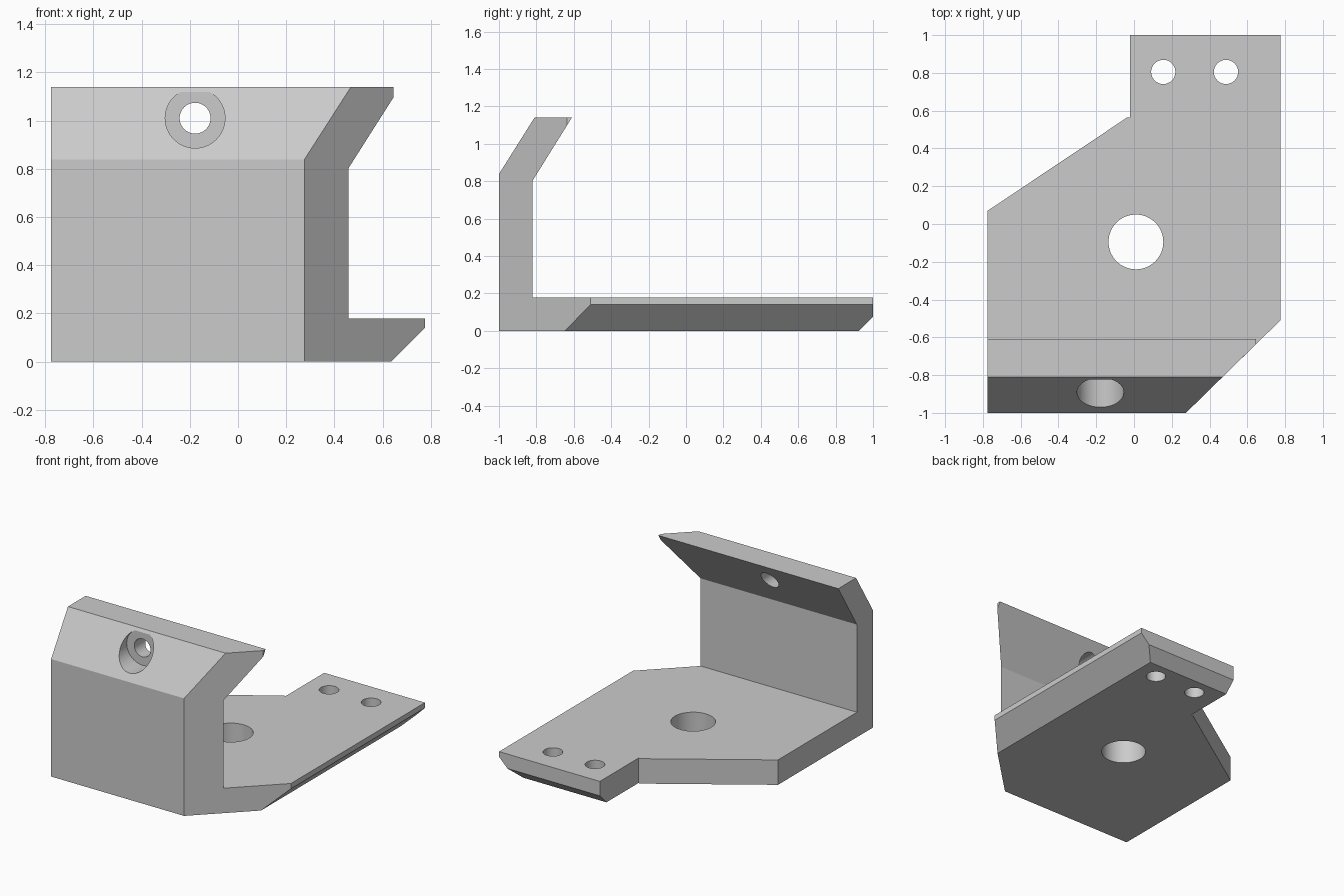
import bpy
import bmesh
from math import radians
from mathutils import Vector, Matrix

cube = bpy.data.objects.get("Cube")
if cube:
    bpy.data.objects.remove(cube)

grey = bpy.data.materials.new("plain_grey")
grey.use_nodes = True
COLOUR = (0.6, 0.6, 0.6, 1)
grey.diffuse_color = COLOUR
grey.node_tree.nodes["Principled BSDF"].inputs["Base Color"].default_value = COLOUR


def finish(name, bm):
    bmesh.ops.recalc_face_normals(bm, faces=bm.faces)
    mesh = bpy.data.meshes.new(name)
    bm.to_mesh(mesh)
    bm.free()
    obj = bpy.data.objects.new(name, mesh)
    bpy.context.collection.objects.link(obj)
    mesh.materials.append(grey)
    return obj


def prism(points, sweep):
    """Sweep a flat outline along a vector."""
    bm = bmesh.new()
    face = bm.faces.new([bm.verts.new(p) for p in points])
    swept = bmesh.ops.extrude_face_region(bm, geom=[face])["geom"]
    verts = [v for v in swept if isinstance(v, bmesh.types.BMVert)]
    bmesh.ops.translate(bm, verts=verts, vec=sweep)
    return bm


def slice_off(bm, point, normal):
    """Remove everything on the normal side of a plane and cap the cut."""
    geom = bm.verts[:] + bm.edges[:] + bm.faces[:]
    cut = bmesh.ops.bisect_plane(bm, geom=geom, plane_co=point,
                                 plane_no=Vector(normal).normalized(),
                                 clear_outer=True)["geom_cut"]
    bmesh.ops.edgeloop_fill(bm, edges=[e for e in cut if isinstance(e, bmesh.types.BMEdge)])


def drill(obj, start, end, radius):
    """Cut a round hole between two points."""
    start, end = Vector(start), Vector(end)
    axis = end - start
    turn = axis.to_track_quat("Z", "Y").to_matrix().to_4x4()
    bm = bmesh.new()
    bmesh.ops.create_cone(bm, cap_ends=True, segments=64, radius1=radius, radius2=radius,
                          depth=axis.length,
                          matrix=Matrix.Translation((start + end) / 2) @ turn)
    cutter = finish("hole_cutter", bm)
    cutter.hide_render = True
    mod = obj.modifiers.new("hole", "BOOLEAN")
    mod.operation = "DIFFERENCE"
    mod.solver = "EXACT"
    mod.object = cutter
    bpy.context.view_layer.update()
    graph = bpy.context.evaluated_depsgraph_get()
    mesh = bpy.data.meshes.new_from_object(obj.evaluated_get(graph))
    obj.modifiers.clear()
    obj.data = mesh
    bpy.data.objects.remove(cutter)


# Base plate with a notched corner and underside chamfers
outline = [(-0.775, -0.82), (0.459, -0.82), (0.775, -0.51), (0.775, 1),
           (-0.02, 1), (-0.02, 0.565), (-0.035, 0.565), (-0.775, 0.07)]
bm = prism([(x, y, 0) for x, y in outline], (0, 0, 0.178))
slice_off(bm, (0.635, 0, 0), (1, 0, -1))
slice_off(bm, (0, 0.925, 0), (0, 1, -1))
base = finish("base_plate", bm)
drill(base, (0.01, -0.095, -0.2), (0.01, -0.095, 0.4), 0.145)
for x in (0.155, 0.487):
    drill(base, (x, 0.805, -0.2), (x, 0.805, 0.4), 0.064)

# Front wall with an inward-leaning lip and a diagonal end
profile = [(-1, 0), (-0.82, 0), (-0.82, 0.803), (-0.61, 1.14), (-0.81, 1.14), (-1, 0.838)]
bm = prism([(-0.775, y, z) for y, z in profile], (1.42, 0, 0))
slice_off(bm, (0.275, -1, 0), (0.49, -0.5, 0))
wall = finish("front_wall", bm)

# Counterbored hole through the lip
drill(wall, (-0.178, -1.2, 1.01), (-0.178, -0.823, 1.01), 0.124)
drill(wall, (-0.178, -1.2, 1.01), (-0.178, -0.4, 1.01), 0.064)

# Smooth hole walls, crisp edges elsewhere
for obj in (base, wall):
    bpy.ops.object.select_all(action="DESELECT")
    obj.select_set(True)
    bpy.context.view_layer.objects.active = obj
    bpy.ops.object.shade_smooth_by_angle(angle=radians(25))
